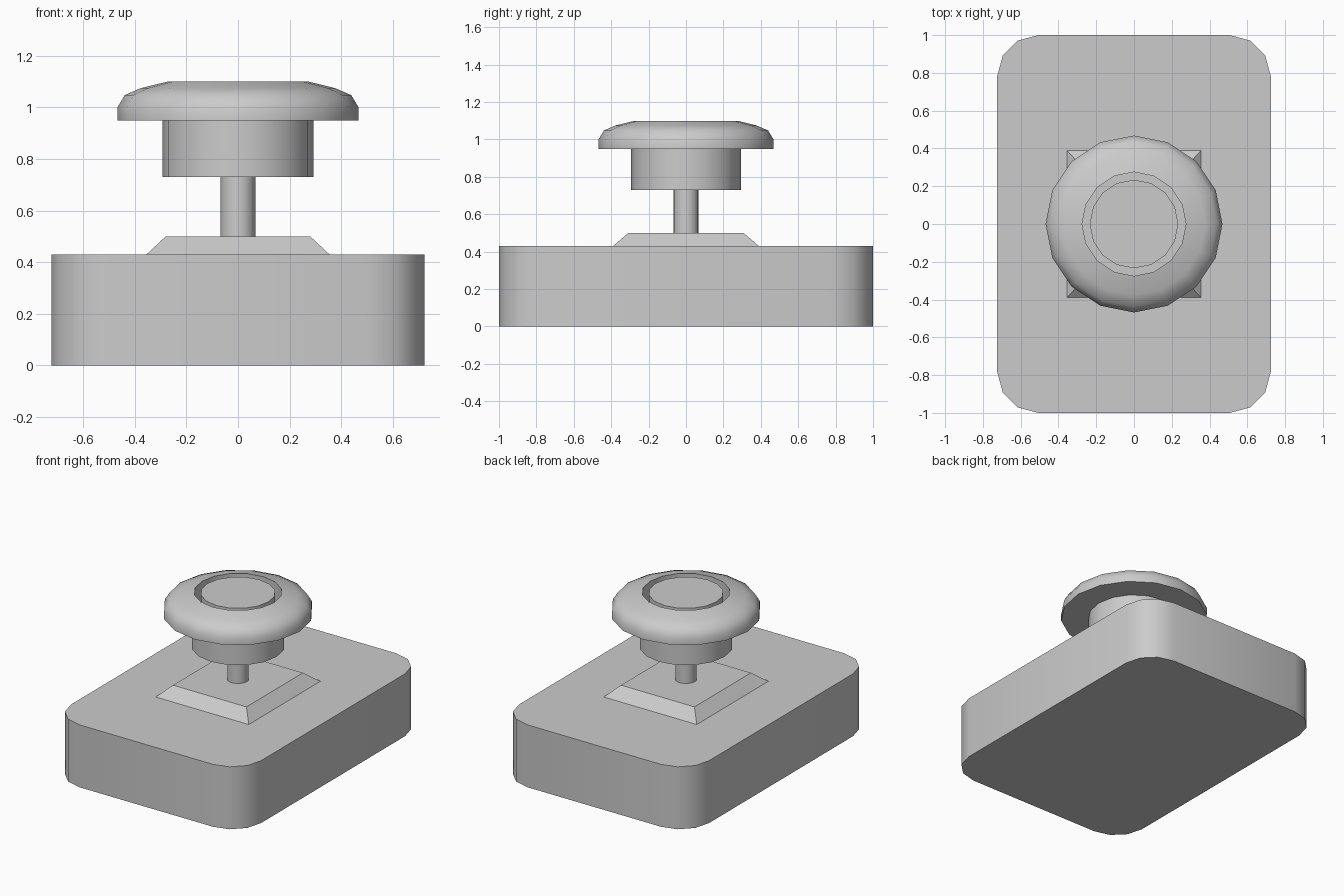
import bpy, bmesh, math

if "Cube" in bpy.data.objects:
    bpy.data.objects.remove(bpy.data.objects["Cube"])


def finish(name, bm, angle=40):
    bmesh.ops.remove_doubles(bm, verts=bm.verts, dist=1e-5)
    bmesh.ops.recalc_face_normals(bm, faces=bm.faces)
    mesh = bpy.data.meshes.new(name)
    bm.to_mesh(mesh)
    bm.free()
    ob = bpy.data.objects.new(name, mesh)
    bpy.context.collection.objects.link(ob)
    bpy.ops.object.select_all(action='DESELECT')
    ob.select_set(True)
    bpy.context.view_layer.objects.active = ob
    bpy.ops.object.shade_smooth_by_angle(angle=math.radians(angle))
    return ob


def loft(name, rings, cap=True):
    """Join equal-length loops of points; cap the ends, or close the section."""
    bm = bmesh.new()
    loops = [[bm.verts.new(p) for p in ring] for ring in rings]
    pairs = list(zip(loops, loops[1:]))
    if cap:
        bm.faces.new(loops[0])
        bm.faces.new(loops[-1])
    else:
        pairs.append((loops[-1], loops[0]))
    for a, b in pairs:
        for i in range(len(a)):
            j = (i + 1) % len(a)
            bm.faces.new((a[i], a[j], b[j], b[i]))
    return finish(name, bm)


def circle(r, z, n=16):
    return [(r * math.cos(2 * math.pi * i / n), r * math.sin(2 * math.pi * i / n), z)
            for i in range(n)]


def rounded_rect(hx, hy, r, z, seg=3):
    pts = []
    for k, (sx, sy) in enumerate([(1, 1), (-1, 1), (-1, -1), (1, -1)]):
        for i in range(seg + 1):
            a = math.pi / 2 * (k + i / seg)
            pts.append((sx * (hx - r) + r * math.cos(a), sy * (hy - r) + r * math.sin(a), z))
    return pts


def rect(hx, hy, z):
    return [(hx, hy, z), (-hx, hy, z), (-hx, -hy, z), (hx, -hy, z)]


# Base block with rounded corners
loft("base", [rounded_rect(0.724, 1.0, 0.217, z) for z in (0, 0.43)])

# Bevelled mounting plate
loft("mounting_plate", [rect(0.355, 0.39, 0.43), rect(0.28, 0.308, 0.5)])

# Stem, collar and centre button
for name, r, z0, z1 in [("stem", 0.068, 0.5, 0.73),
                        ("collar", 0.293, 0.73, 0.95),
                        ("centre_button", 0.234, 0.95, 1.095)]:
    loft(name, [circle(r, z0), circle(r, z1)])

# Domed ring cap around the button
cap_profile = [(0.275, 0.95), (0.468, 0.95), (0.468, 1.0), (0.439, 1.048),
               (0.377, 1.075), (0.275, 1.1)]
loft("ring_cap", [circle(r, z) for r, z in cap_profile], cap=False)
